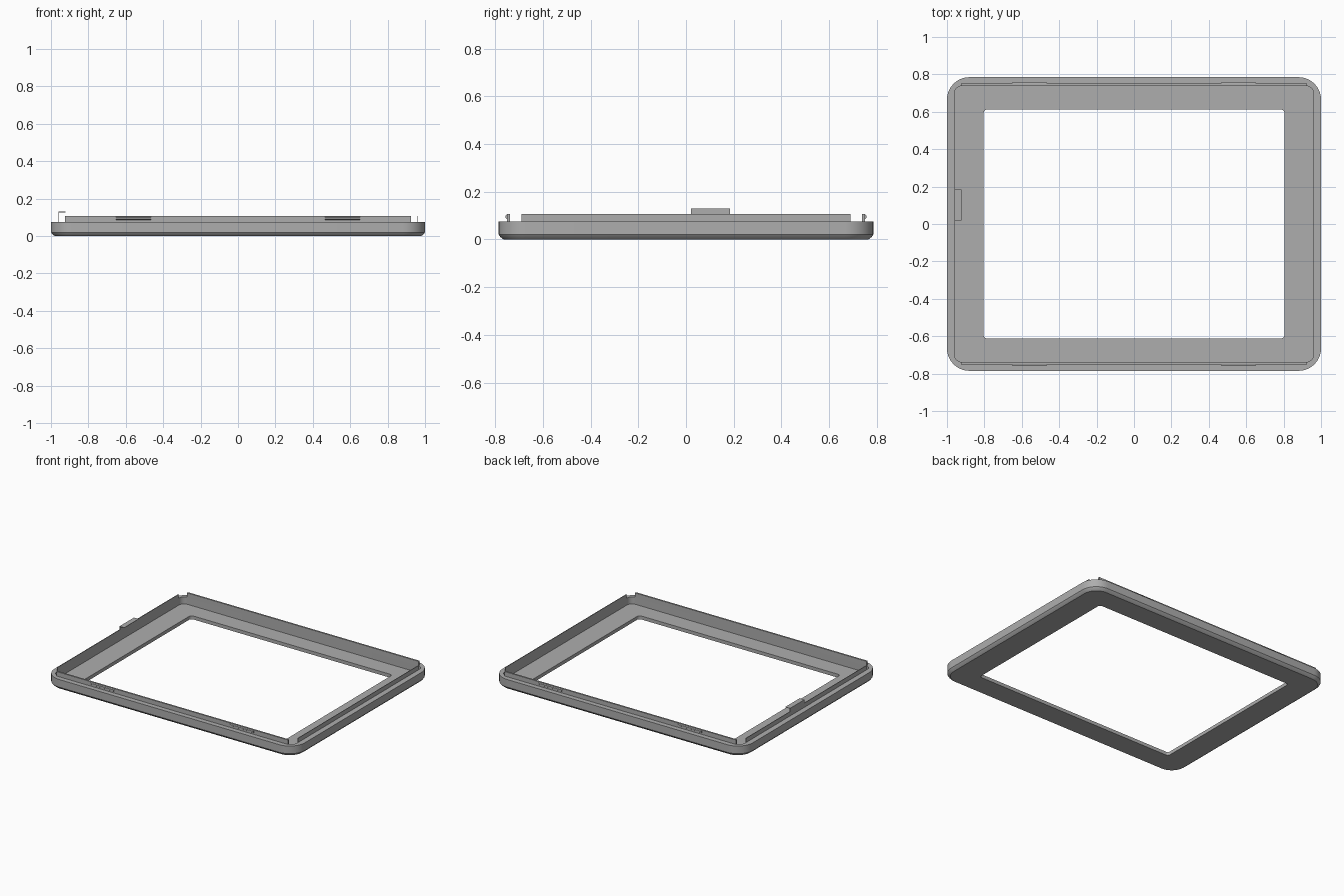
import bpy, bmesh, math

if "Cube" in bpy.data.objects:
    bpy.data.objects.remove(bpy.data.objects["Cube"])

grey = bpy.data.materials.new("plain grey")
grey.diffuse_color = (0.42, 0.42, 0.42, 1)
grey.use_nodes = True
grey.node_tree.nodes["Principled BSDF"].inputs["Base Color"].default_value = grey.diffuse_color


def finish(name, bm):
    bmesh.ops.recalc_face_normals(bm, faces=bm.faces)
    mesh = bpy.data.meshes.new(name)
    bm.to_mesh(mesh)
    bm.free()
    mesh.materials.append(grey)
    obj = bpy.data.objects.new(name, mesh)
    bpy.context.collection.objects.link(obj)
    return obj


def rounded_loop(bm, hx, hy, r, z, n=10):
    """Ring of vertices round a rectangle with rounded corners."""
    ring = []
    for k, (sx, sy) in enumerate([(1, 1), (-1, 1), (-1, -1), (1, -1)]):
        for i in range(n + 1):
            a = math.pi / 2 * (k + i / n)
            ring.append(bm.verts.new((sx * (hx - r) + r * math.cos(a),
                                      sy * (hy - r) + r * math.sin(a), z)))
    return ring


def extrude_profile(name, points, axis, lo, hi):
    """Closed 2D profile (across, z) drawn out along x or y."""
    bm = bmesh.new()
    ends = []
    for t in (lo, hi):
        ends.append([bm.verts.new((t, p, z) if axis == "x" else (p, t, z)) for p, z in points])
    bm.faces.new(ends[0])
    bm.faces.new(ends[1][::-1])
    for i in range(len(points)):
        j = (i + 1) % len(points)
        bm.faces.new((ends[0][i], ends[0][j], ends[1][j], ends[1][i]))
    return finish(name, bm)


# Frame: section of half width, half depth, corner radius and height
section = [
    (0.805, 0.612, 0.02, 0.0),
    (0.98, 0.765, 0.10, 0.0),
    (0.993, 0.778, 0.113, 0.01),
    (1.0, 0.785, 0.12, 0.02),
    (1.0, 0.785, 0.12, 0.075),
    (0.96, 0.738, 0.04, 0.075),
    (0.96, 0.738, 0.04, 0.025),
    (0.805, 0.612, 0.02, 0.025),
]
bm = bmesh.new()
rings = [rounded_loop(bm, *s) for s in section]
for k, ring in enumerate(rings):
    other = rings[(k + 1) % len(rings)]
    for i in range(len(ring)):
        j = (i + 1) % len(ring)
        bm.faces.new((ring[i], ring[j], other[j], other[i]))
frame = finish("bezel_frame", bm)
bpy.context.view_layer.objects.active = frame
frame.select_set(True)
bpy.ops.object.shade_smooth_by_angle(angle=math.radians(20))

# Raised lips along the front and back, each with two snap ridges
for side, s in (("front", -1), ("back", 1)):
    lip = [(0.738, 0.07), (0.75, 0.07), (0.75, 0.107), (0.738, 0.107)]
    extrude_profile(side + "_lip", [(s * p, z) for p, z in lip], "x", -0.925, 0.925)
    ridge = [(0.749, 0.085), (0.757, 0.09), (0.757, 0.1), (0.749, 0.105)]
    for end, x in (("left", -0.558), ("right", 0.558)):
        extrude_profile(f"{side}_{end}_snap_ridge", [(s * p, z) for p, z in ridge],
                        "x", x - 0.093, x + 0.093)

# Thin raised lips along the left and right
for side, s in (("left", -1), ("right", 1)):
    lip = [(0.957, 0.07), (0.961, 0.07), (0.961, 0.106), (0.957, 0.106)]
    extrude_profile(side + "_lip", [(s * p, z) for p, z in lip], "y", -0.69, 0.69)

# Hooked tab on the left lip
hook = [(-0.961, 0.10), (-0.961, 0.13), (-0.923, 0.13), (-0.923, 0.127),
        (-0.957, 0.127), (-0.957, 0.10)]
extrude_profile("left_hook_tab", hook, "y", 0.02, 0.185)
